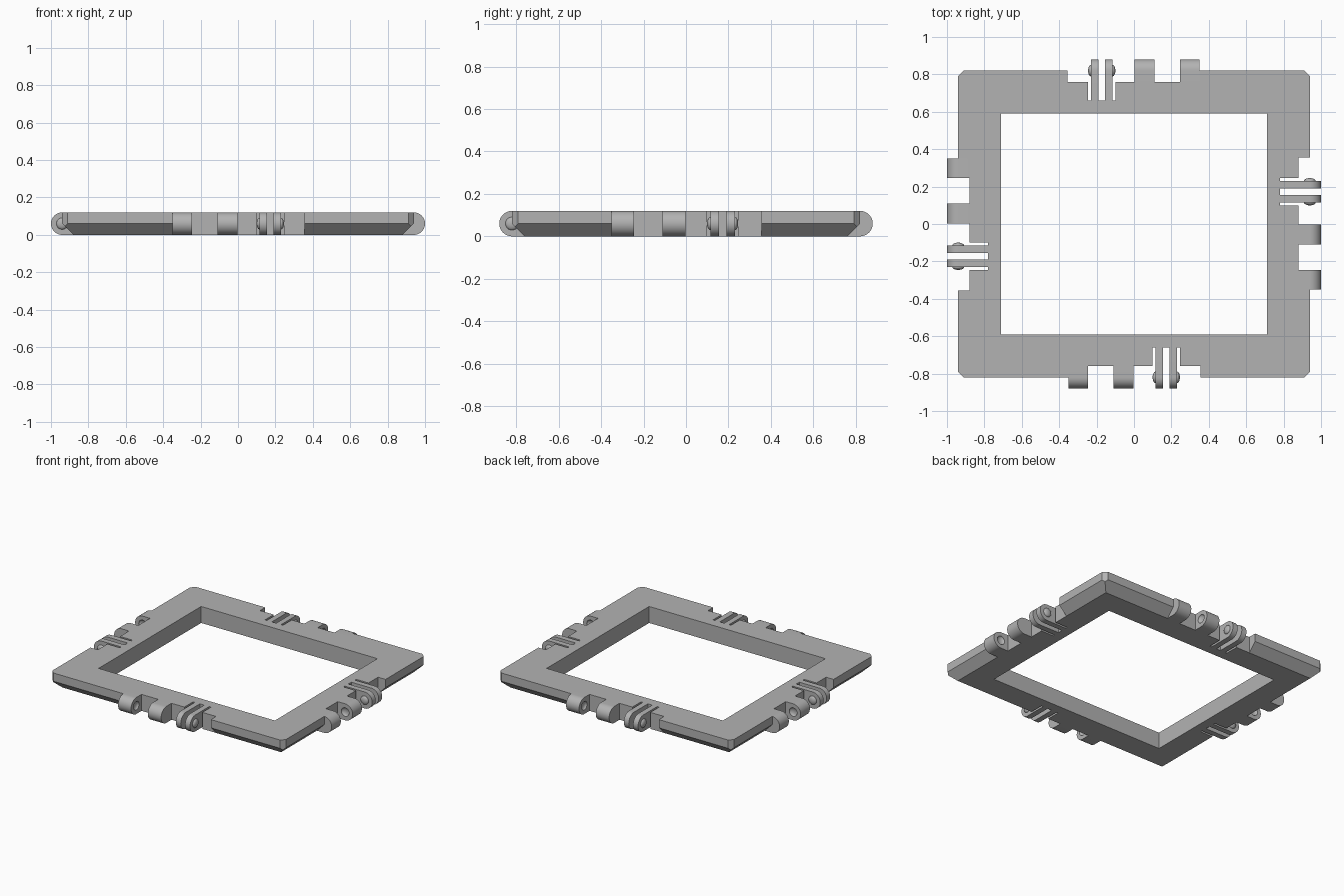
import bpy
import bmesh
from math import pi, sin, cos, radians
from mathutils import Matrix, Vector

cube = bpy.data.objects.get("Cube")
if cube:
    bpy.data.objects.remove(cube, do_unlink=True)

# Main sizes
HALF_X, HALF_Y = 0.94, 0.82
BORDER = 0.23
H = 0.12
R = H / 2          # hinge radius, also the lower chamfer
SLOT = 0.16        # depth of the slots around the prongs

grey = bpy.data.materials.new("plain_grey")
grey.use_nodes = True
GREY = (0.45, 0.45, 0.45, 1)
grey.diffuse_color = GREY
grey.node_tree.nodes["Principled BSDF"].inputs["Base Color"].default_value = GREY


def finish(bm, name):
    bmesh.ops.recalc_face_normals(bm, faces=bm.faces)
    mesh = bpy.data.meshes.new(name)
    bm.to_mesh(mesh)
    bm.free()
    mesh.materials.append(grey)
    obj = bpy.data.objects.new(name, mesh)
    bpy.context.collection.objects.link(obj)
    return obj


def activate(obj):
    bpy.ops.object.select_all(action="DESELECT")
    obj.select_set(True)
    bpy.context.view_layer.objects.active = obj


def smooth(obj):
    activate(obj)
    bpy.ops.object.shade_smooth_by_angle(angle=radians(30))


def subtract(obj, cutter):
    cutter.hide_render = True
    mod = obj.modifiers.new("cut", "BOOLEAN")
    mod.operation = "DIFFERENCE"
    mod.solver = "EXACT"
    mod.object = cutter
    activate(obj)
    bpy.ops.object.modifier_apply(modifier=mod.name)
    bpy.data.objects.remove(cutter, do_unlink=True)


def prism(bm, points, direction, matrix):
    """Extrude a closed outline and place it with a matrix."""
    verts = [bm.verts.new(matrix @ Vector(p)) for p in points]
    face = bm.faces.new(verts)
    new = bmesh.ops.extrude_face_region(bm, geom=[face])["geom"]
    moved = [g for g in new if isinstance(g, bmesh.types.BMVert)]
    bmesh.ops.translate(bm, verts=moved, vec=matrix.to_3x3() @ Vector(direction))


def tongue(bm, u0, u1, root, matrix):
    """Flat bar with a round outer end, between u0 and u1."""
    arc = [(u0, -R * sin(t), R - R * cos(t))
           for t in (pi * i / 24 for i in range(25))]
    outline = [(u0, root, 0)] + arc + [(u0, root, H)]
    prism(bm, outline, (u1 - u0, 0, 0), matrix)


def button(bm, u, matrix):
    """Flattened ball on the hinge axis, for the domes and sockets."""
    bmesh.ops.create_uvsphere(
        bm, u_segments=24, v_segments=16, radius=0.031,
        matrix=matrix @ Matrix.Translation((u, 0, R)) @ Matrix.Diagonal((0.5, 1, 1, 1)))


# Frame: square section ring with a chamfered lower outer edge
bm = bmesh.new()
section = [(0, H), (0, R), (R, 0), (BORDER, 0), (BORDER, H)]
rings = []
for inset, z in section:
    x, y = HALF_X - inset, HALF_Y - inset
    rings.append([bm.verts.new((sx * x, sy * y, z))
                  for sx, sy in ((-1, -1), (1, -1), (1, 1), (-1, 1))])
for a, b in zip(rings, rings[1:] + rings[:1]):
    for i in range(4):
        j = (i + 1) % 4
        bm.faces.new((a[i], a[j], b[j], b[i]))
frame = finish(bm, "frame")

# Each side is the front side turned about z
sides = []
for k, (name, edge) in enumerate((("front", HALF_Y), ("left", HALF_X),
                                  ("back", HALF_Y), ("right", HALF_X))):
    sides.append((name, Matrix.Rotation(k * pi / 2, 4, "Z")
                  @ Matrix.Translation((0, -edge, 0))))

# Hinge notches and trimmed corners, cut from the frame
bm = bmesh.new()
low = -0.1
notch = [(-0.35, -0.1), (0.355, -0.1), (0.355, R), (0.245, R),
         (0.245, SLOT), (0.1, SLOT), (0.1, R), (-0.35, R)]
for name, matrix in sides:
    prism(bm, [(u, v, low) for u, v in notch], (0, 0, 0.4), matrix)
c, far = 0.028, 0.1
for sx in (-1, 1):
    for sy in (-1, 1):
        corner = Matrix.Translation((sx * HALF_X, sy * HALF_Y, low)) @ Matrix.Diagonal((sx, sy, 1, 1))
        prism(bm, [(-c - far, far, 0), (far, -c - far, 0), (far, far, 0)], (0, 0, 0.4), corner)
subtract(frame, finish(bm, "notch_cutter"))

# Hinge parts on every side
for name, matrix in sides:
    # Two wide knuckles with facing sockets
    bm = bmesh.new()
    tongue(bm, -0.35, -0.245, R, matrix)
    tongue(bm, -0.11, -0.003, R, matrix)
    knuckles = finish(bm, name + "_knuckles")
    bm = bmesh.new()
    button(bm, -0.245, matrix)
    button(bm, -0.11, matrix)
    subtract(knuckles, finish(bm, name + "_socket_cutter"))
    smooth(knuckles)

    # Two thin springy prongs
    bm = bmesh.new()
    tongue(bm, 0.115, 0.155, SLOT, matrix)
    tongue(bm, 0.19, 0.23, SLOT, matrix)
    smooth(finish(bm, name + "_prongs"))

    # Domes on the outer faces of the prongs
    bm = bmesh.new()
    button(bm, 0.115, matrix)
    button(bm, 0.23, matrix)
    smooth(finish(bm, name + "_domes"))
